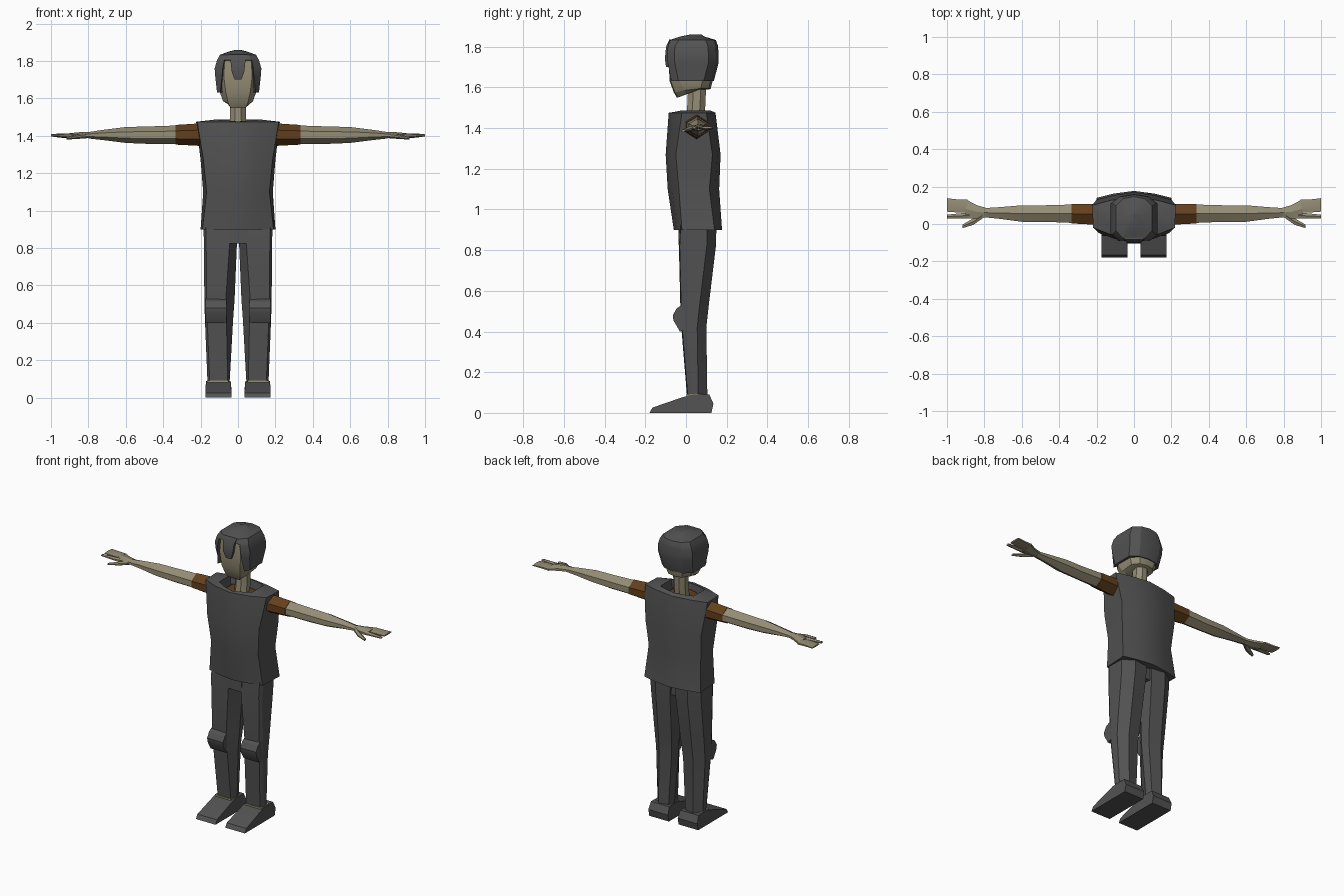
import bpy, bmesh, math


def material(name, rgb):
    m = bpy.data.materials.new(name)
    m.diffuse_color = (*rgb, 1)
    return m


GREY = material("charcoal cloth", (0.085, 0.085, 0.085))
SKIN = material("tan skin", (0.30, 0.265, 0.175))
BROWN = material("brown cloth", (0.125, 0.05, 0.012))


def loft(name, rings, mat, mirror=False, angle=25):
    """Bridge equal-length rings of points, cap both ends."""
    bm = bmesh.new()
    loops = [[bm.verts.new(p) for p in r] for r in rings]
    n = len(loops[0])
    for a, b in zip(loops, loops[1:]):
        for i in range(n):
            j = (i + 1) % n
            bm.faces.new((a[i], a[j], b[j], b[i]))
    bm.faces.new(loops[0])
    bm.faces.new(loops[-1])
    bmesh.ops.recalc_face_normals(bm, faces=bm.faces)
    me = bpy.data.meshes.new(name)
    bm.to_mesh(me)
    bm.free()
    ob = bpy.data.objects.new(name, me)
    bpy.context.collection.objects.link(ob)
    me.materials.append(mat)
    bpy.context.view_layer.objects.active = ob
    ob.select_set(True)
    bpy.ops.object.shade_smooth_by_angle(angle=math.radians(angle))
    ob.select_set(False)
    if mirror:
        ob.modifiers.new("mirror", 'MIRROR').use_clip = False
    return ob


def full(half):
    """Complete a half ring whose first and last points lie on x = 0."""
    return half + [(-x, y, z) for x, y, z in half[-2:0:-1]]


# Vest: front centre, front corner, back corner, back centre for each height
def vest_ring(z, yf, fx, fy, bx, by, yb, dip=0.0):
    return full([(0, yf, z - dip), (fx * .55, yf + (fy - yf) * .4, z - dip * .5), (fx, fy, z),
                 (bx, by, z), (bx * .55, yb - (yb - by) * .4, z), (0, yb, z)])


loft("vest", [
    vest_ring(.90, -.06, .19, -.02, .20, .14, .177),
    vest_ring(1.10, -.09, .168, -.035, .186, .115, .163),
    vest_ring(1.27, -.10, .185, -.05, .20, .13, .17),
    vest_ring(1.475, -.085, .218, -.02, .224, .10, .145),
    vest_ring(1.487, -.062, .12, -.02, .12, .09, .12, .01),
    vest_ring(1.43, -.055, .11, -.02, .11, .085, .11),
], GREY)
loft("undershirt_collar", [
    vest_ring(1.42, -.05, .10, -.015, .10, .08, .105),
    vest_ring(1.445, -.045, .09, -.01, .09, .075, .095),
], BROWN)


# Arms: six-sided sections along x
def arm_ring(x, y0, y1, z0, z1):
    ym, zm, h = (y0 + y1) / 2, (z0 + z1) / 2, (z1 - z0) * .2
    return [(x, ym, z1), (x, y1, zm + h), (x, y1, zm - h),
            (x, ym, z0), (x, y0, zm - h), (x, y0, zm + h)]


loft("sleeve", [arm_ring(.18, -.005, .108, 1.345, 1.468),
                arm_ring(.335, .003, .107, 1.353, 1.458)], BROWN, True)
loft("arm", [arm_ring(.33, .006, .104, 1.357, 1.455),
             arm_ring(.48, .012, .10, 1.357, 1.45),
             arm_ring(.60, .012, .10, 1.362, 1.447),
             arm_ring(.72, .028, .09, 1.377, 1.432),
             arm_ring(.80, .036, .085, 1.386, 1.42)], SKIN, True)
loft("palm", [arm_ring(.79, .035, .086, 1.388, 1.42),
              arm_ring(.84, .03, .10, 1.386, 1.42),
              arm_ring(.90, .03, .132, 1.386, 1.414)], SKIN, True)
loft("fingers", [arm_ring(.89, .062, .132, 1.387, 1.413),
                 arm_ring(.95, .062, .132, 1.39, 1.413),
                 arm_ring(1.0, .066, .138, 1.397, 1.408)], SKIN, True)
loft("index_finger", [arm_ring(.88, .03, .062, 1.387, 1.413),
                      arm_ring(1.0, .03, .05, 1.396, 1.408)], SKIN, True)
loft("thumb", [arm_ring(.81, .03, .06, 1.387, 1.415),
               arm_ring(.86, -.005, .03, 1.383, 1.407),
               arm_ring(.918, -.022, -.004, 1.38, 1.394)], SKIN, True)


# Head: sections tilt from front height zf to back height zb
def head_ring(zf, zb, yf, hw, side, yb):
    zm = (zf + zb) / 2
    return full([(0, yf, zf), (hw, yf + .005, zf), (side, yf + .05, zm),
                 (side, yb - .05, zb), (side * .6, yb - .01, zb), (0, yb, zb)])


loft("head", [head_ring(1.55, 1.59, -.045, .04, .055, .115),
              head_ring(1.575, 1.595, -.06, .052, .08, .122),
              head_ring(1.63, 1.635, -.08, .065, .097, .132),
              head_ring(1.72, 1.72, -.086, .076, .10, .13),
              head_ring(1.81, 1.81, -.08, .07, .09, .12)], SKIN)
loft("neck", [[(r * math.cos(a), y + .048 * math.sin(a), z)
               for a in [math.tau * (i + .5) / 8 for i in range(8)]]
              for z, y, r in ((1.42, .04, .047), (1.50, .05, .045), (1.61, .055, .045))], SKIN)


# Hair: shell with a recess behind the face
def hair_ring(z, recess, ex, yf, side, yb):
    return full([(0, recess, z), (ex - .008, recess, z), (ex, yf, z), (side, yf + .035, z),
                 (side, yb - .05, z), (side * .6, yb - .012, z), (0, yb, z)])


loft("hair", [hair_ring(1.632, -.05, .095, -.072, .112, .137),
              hair_ring(1.72, -.05, .085, -.09, .122, .16),
              hair_ring(1.76, -.05, .082, -.092, .125, .16),
              hair_ring(1.795, -.05, .075, -.09, .115, .158),
              hair_ring(1.805, -.088, .075, -.088, .112, .157),
              hair_ring(1.833, -.078, .065, -.07, .097, .147),
              hair_ring(1.85, -.03, .04, -.025, .05, .09),
              hair_ring(1.86, .02, .009, .022, .01, .076)], GREY)
loft("forelock", [[(-w, y, z), (w, y, z), (w * .9, y + .03, z), (-w * .9, y + .03, z)]
                  for z, w, y in ((1.835, .05, -.082), (1.80, .04, -.098),
                                  (1.74, .033, -.104), (1.70, .018, -.098))], GREY)


# Legs: inner middle, front and outer edges set per height
def leg_ring(z, xm, xf, xo, yf, yb):
    return [(xf, yf, z), (xo - .012, yf + .004, z), (xo, yf + .025, z), (xo - .002, yb - .045, z),
            ((xm + xo) / 2 + .02, yb, z), (xm + .015, yb - .012, z), (xm, (yf + yb) / 2, z)]


loft("leg", [leg_ring(.93, .002, .03, .185, -.03, .15),
             leg_ring(.82, .006, .045, .182, -.035, .147),
             leg_ring(.53, .018, .065, .18, -.028, .112),
             leg_ring(.42, .026, .062, .177, -.023, .10),
             leg_ring(.08, .045, .055, .163, .005, .105)], GREY, True)
loft("pelvis", [[(-.05, -.036, z), (.05, -.036, z), (.05, .125, z), (-.05, .125, z)]
                for z in (.825, .93)], GREY)

# Knee pads and shoes: side profiles extruded across x
KNEE = [(-.02, .53), (-.045, .515), (-.065, .48), (-.062, .455), (-.03, .40), (.01, .41), (.01, .52)]
loft("knee_pad", [[(x, y, z) for y, z in KNEE] for x in (.062, .175)], GREY, True)
SHOE = [(-.18, 0), (-.165, .026), (-.02, .076), (.03, .09), (.115, .09), (.135, .045), (.125, 0)]
loft("shoe", [[(.105 + s * (.07 - .1 * max(0, z - .045)), y, z) for y, z in SHOE]
              for s in (-1, 1)], GREY, True)
# Ankles just showing above the shoes
loft("ankle", [[(.05, .002, z), (.166, .002, z), (.166, .08, z), (.05, .08, z)]
               for z in (.07, .092)], SKIN, True)
